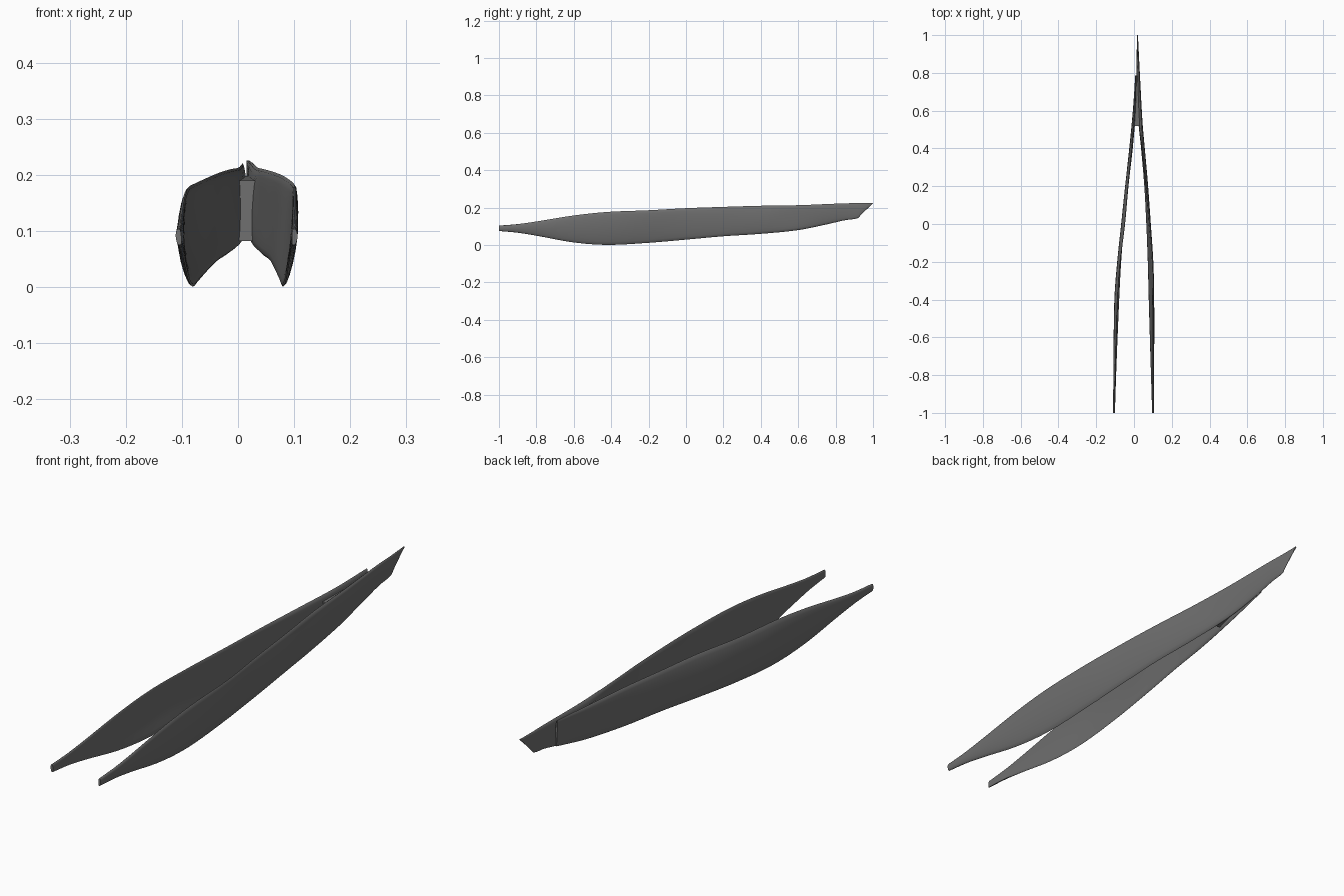
import bpy, bmesh, math
from mathutils import geometry

if "Cube" in bpy.data.objects:
    bpy.data.objects.remove(bpy.data.objects["Cube"])


def interp(rows, y):
    # Catmull-Rom style lookup of a station row at a given y
    for i in range(len(rows) - 1):
        a, b = rows[i], rows[i + 1]
        if y <= b[0] + 1e-6:
            break
    p, q = rows[max(i - 1, 0)], rows[min(i + 2, len(rows) - 1)]
    h = b[0] - a[0]
    t = (y - a[0]) / h
    out = [y]
    for k in range(1, len(a)):
        m0 = (b[k] - p[k]) / (b[0] - p[0]) * h
        m1 = (q[k] - a[k]) / (q[0] - a[0]) * h
        out.append((2*t**3 - 3*t**2 + 1) * a[k] + (t**3 - 2*t**2 + t) * m0
                   + (3*t**2 - 2*t**3) * b[k] + (t**3 - t**2) * m1)
    return out


def edge_heights(y):
    row = interp(EDGES, y)
    return row[1], row[2]


def blade(name, bow, y0, y1, steps=70, n=20):
    # bow rows: y, x at top edge, x at middle, x at bottom edge, half thickness
    bm = bmesh.new()
    rings = []
    for s in range(steps + 1):
        y = y0 + (y1 - y0) * s / steps
        top, bot = edge_heights(y)
        _, xt, xm, xb, w = interp(bow, y)
        ring = []
        for k in range(n):
            a = 2 * math.pi * k / n
            t = (1 - math.cos(a)) / 2
            c = xt*(1-t)*(1-2*t) + xm*4*t*(1-t) + xb*t*(2*t-1)
            off = math.copysign(abs(math.sin(a))**0.7, math.sin(a)) * w
            ring.append(bm.verts.new((c + off, y, top + (bot - top) * t)))
        rings.append(ring)
    for r, q in zip(rings, rings[1:]):
        for k in range(n):
            bm.faces.new((r[k], r[(k+1) % n], q[(k+1) % n], q[k]))
    bm.faces.new(rings[0])
    bm.faces.new(rings[-1])
    bmesh.ops.recalc_face_normals(bm, faces=bm.faces)
    me = bpy.data.meshes.new(name)
    bm.to_mesh(me)
    bm.free()
    me.materials.append(bone)
    ob = bpy.data.objects.new(name, me)
    bpy.context.collection.objects.link(ob)
    bpy.ops.object.select_all(action='DESELECT')
    ob.select_set(True)
    bpy.context.view_layer.objects.active = ob
    bpy.ops.object.shade_smooth_by_angle(angle=math.radians(50))
    return ob


bone = bpy.data.materials.new("dark_grey")
bone.diffuse_color = (0.16, 0.16, 0.16, 1)
bone.use_nodes = True
bone.node_tree.nodes["Principled BSDF"].inputs["Base Color"].default_value = bone.diffuse_color

# Side outline: y, top z, bottom z
EDGES = [(-1, .104, .075), (-.9, .112, .066), (-.8, .126, .050), (-.6, .158, .014),
         (-.42, .177, .001), (-.2, .186, .012), (0, .197, .029), (.2, .204, .047),
         (.4, .210, .060), (.6, .213, .080), (.75, .219, .110), (.85, .223, .133),
         (.92, .224, .144), (.94, .2245, .166), (1, .226, .223)]

# Right blade, running on to the pointed tip
blade("right_blade", [
    (-1, .100, .101, .099, .005), (-.8, .101, .100, .092, .006),
    (-.4, .101, .097, .080, .007), (-.2, .098, .091, .075, .007),
    (0, .083, .079, .068, .008), (.2, .067, .066, .058, .008),
    (.4, .047, .048, .042, .009), (.55, .038, .033, .030, .010),
    (.75, .028, .024, .018, .008), (1, .018, .018, .018, .003)], -1, 1, 100)

# Left blade, ending short of the tip
blade("left_blade", [
    (-1, -.106, -.106, -.104, .005), (-.8, -.101, -.103, -.097, .006),
    (-.4, -.088, -.097, -.080, .007), (-.2, -.074, -.082, -.070, .007),
    (0, -.050, -.060, -.055, .008), (.2, -.033, -.039, -.037, .008),
    (.4, -.014, -.016, -.018, .009), (.6, .001, .002, .004, .008),
    (.785, .008, .012, .013, .004)], -1, .785)


# Web joining the two blades near the tip
bpy.ops.mesh.primitive_cube_add(size=1)
web = bpy.context.object
web.name = "blade_joint"
web.data.materials.append(bone)
for v in web.data.vertices:
    front = v.co.y < 0
    y = .52 if front else .78
    top, bot = edge_heights(y)
    x0, x1 = (-.004, .034) if front else (.010, .022)
    v.co = (x0 if v.co.x < 0 else x1, y,
            top - .022 if v.co.z > 0 else bot + .012)
